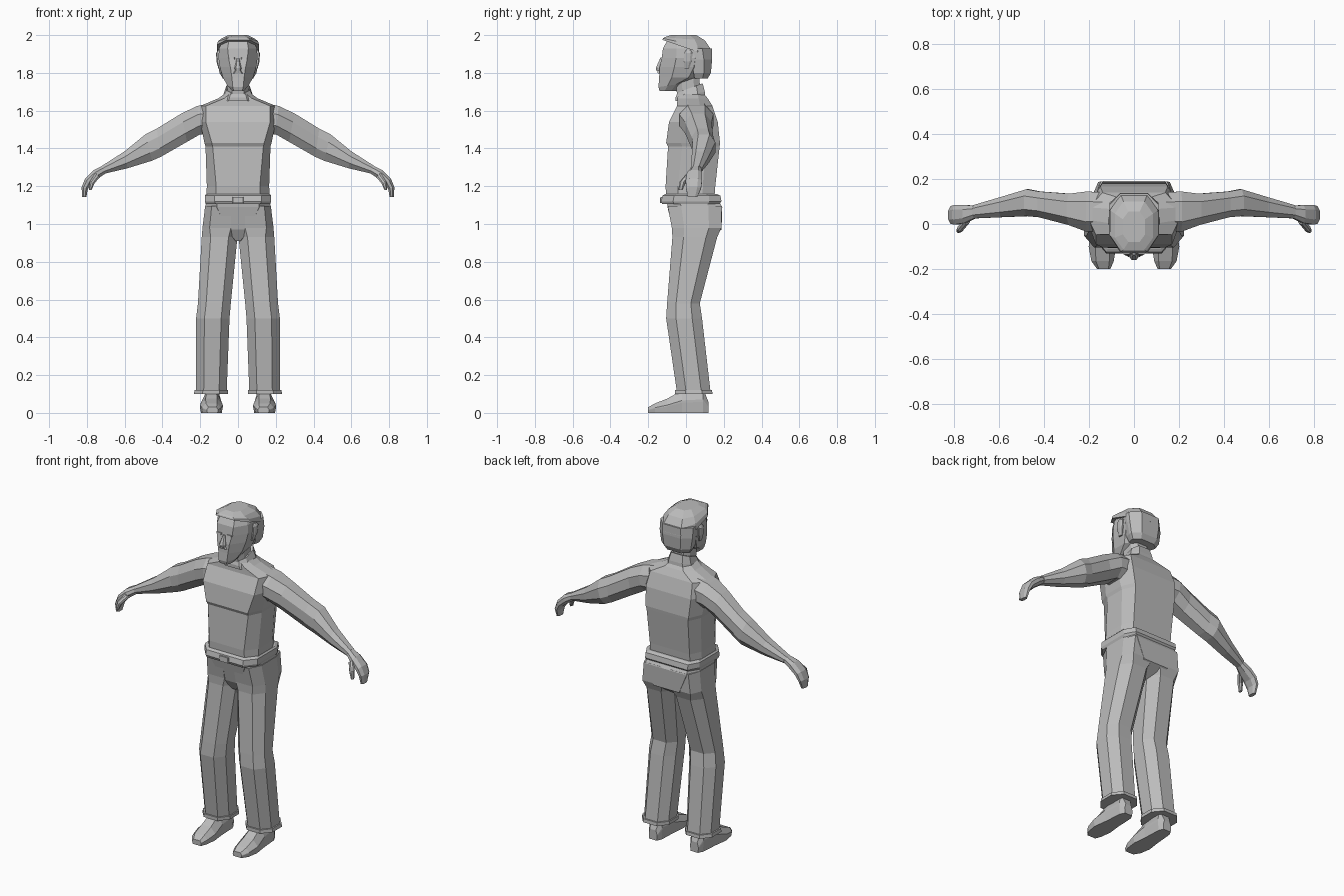
import bpy, bmesh
from mathutils import Vector as V

grey = bpy.data.materials.new("plain grey")
grey.diffuse_color = (0.5, 0.5, 0.5, 1)


def ring(c, u, v, fu=0.6, fv=0.5, fb=None):
    """Eight-sided section: centre, half axes, corner fractions (fb = far side)."""
    fb = fu if fb is None else fb
    pts = [(-fu, -1), (fu, -1), (1, -fv), (1, fv), (fb, 1), (-fb, 1), (-1, fv), (-1, -fv)]
    return [V(c) + V(u) * a + V(v) * b for a, b in pts]


def level(z, x0, x1, y0, y1, fu=0.6, fv=0.5, fb=None, tilt=0):
    """Horizontal section; tilt raises the rear and lowers the front."""
    return ring(((x0 + x1) / 2, (y0 + y1) / 2, z), ((x1 - x0) / 2, 0, 0),
                (0, (y1 - y0) / 2, tilt), fu, fv, fb)


def limb(top, bottom, y0, y1, fu=0.5, fv=0.4):
    """Section across a sideways limb, from a top (x, z) to a bottom (x, z)."""
    t, b = V((top[0], 0, top[1])), V((bottom[0], 0, bottom[1]))
    return ring((t + b) / 2 + V((0, (y0 + y1) / 2, 0)), (0, (y1 - y0) / 2, 0), (t - b) / 2, fu, fv)


def loft(name, rings, mirror=False):
    bm = bmesh.new()
    vs = [[bm.verts.new(p) for p in r] for r in rings]
    n = len(vs[0])
    for a, b in zip(vs, vs[1:]):
        for i in range(n):
            bm.faces.new((a[i], a[(i + 1) % n], b[(i + 1) % n], b[i]))
    bm.faces.new(vs[0][::-1])
    bm.faces.new(vs[-1])
    if mirror:
        geo = bmesh.ops.duplicate(bm, geom=bm.verts[:] + bm.edges[:] + bm.faces[:])["geom"]
        for e in geo:
            if isinstance(e, bmesh.types.BMVert):
                e.co.x *= -1
    bmesh.ops.recalc_face_normals(bm, faces=bm.faces[:])
    me = bpy.data.meshes.new(name)
    bm.to_mesh(me)
    bm.free()
    me.materials.append(grey)
    ob = bpy.data.objects.new(name, me)
    bpy.context.collection.objects.link(ob)


def sym(z, w, y0, y1, *a, **k):
    return level(z, -w, w, y0, y1, *a, **k)


# Shirt with chest fold and sloping shoulders
loft("shirt", [
    sym(1.13, .168, -.105, .15, .7, .5, .8),
    sym(1.20, .165, -.108, .155, .7, .5, .8),
    sym(1.41, .172, -.095, .178, .78, .45, .8),
    sym(1.43, .178, -.105, .18, .78, .45, .8),
    sym(1.54, .20, -.09, .168, .85, .4, .75),
    sym(1.625, .20, -.048, .14, .85, .3, .7),
    sym(1.665, .105, -.045, .115, .7, .4, .6),
    sym(1.69, .07, -.04, .095)])
loft("waistband", [sym(1.105, .17, -.125, .175, .7, .6, .8), sym(1.12, .176, -.132, .188, .7, .6, .8),
                   sym(1.15, .176, -.125, .182, .7, .6, .8), sym(1.158, .168, -.11, .165, .7, .6, .8)])
loft("belt_buckle", [sym(1.112, .03, -.138, -.11, .9, .8), sym(1.143, .03, -.136, -.11, .9, .8)])

# Trousers
loft("trouser_seat", [sym(.91, .02, -.035, .10), sym(.97, .10, -.07, .188, .6, .5, .85),
                      sym(1.09, .172, -.098, .192, .65, .5, .8), sym(1.11, .17, -.10, .18, .65, .5, .8)])
loft("trouser_legs", [
    level(.11, .06, .222, -.048, .13, .5, .45),
    level(.50, .045, .222, -.105, .085, .5, .45),
    level(.58, .038, .212, -.10, .073, .5, .45),
    level(.93, .003, .192, -.072, .165, .5, .5),
    level(.98, 0, .188, -.075, .187, .6, .5, .7),
    level(1.095, 0, .174, -.097, .19, .6, .5, .7)], True)
loft("trouser_cuffs", [level(.10, .052, .234, -.058, .14, .5, .45),
                       level(.12, .052, .23, -.058, .138, .5, .45)], True)

# Shoes, lofted from heel to toe
def shoe(y, x0, x1, h, f=.7):
    return ring(((x0 + x1) / 2, y, h / 2), ((x1 - x0) / 2, 0, 0), (0, 0, h / 2), .9, .1, f)

loft("shoes", [shoe(.118, .11, .165, .06), shoe(.09, .095, .18, .13), shoe(-.02, .09, .19, .12, .5),
               shoe(-.10, .08, .202, .075, .5), shoe(-.165, .09, .19, .05, .6),
               shoe(-.20, .105, .165, .03)], True)

# Sleeves and arms
loft("arms", [
    limb((.12, 1.645), (.15, 1.47), -.03, .14),
    limb((.215, 1.625), (.20, 1.475), -.035, .145),
    limb((.30, 1.585), (.27, 1.435), -.005, .135),
    limb((.43, 1.505), (.41, 1.355), .03, .145),
    limb((.49, 1.475), (.455, 1.335), .035, .155),
    limb((.60, 1.385), (.585, 1.295), .03, .12),
    limb((.72, 1.308), (.70, 1.268), .025, .085)], True)
loft("hands", [
    limb((.715, 1.31), (.695, 1.272), .028, .08),
    limb((.765, 1.285), (.735, 1.245), .005, .085),
    limb((.81, 1.24), (.775, 1.215), -.002, .085),
    limb((.828, 1.195), (.795, 1.185), .0, .08),
    limb((.825, 1.142), (.803, 1.142), .01, .06)], True)
loft("thumbs", [
    limb((.755, 1.27), (.73, 1.25), .0, .035),
    limb((.785, 1.225), (.76, 1.215), -.035, -.003),
    limb((.79, 1.18), (.775, 1.18), -.04, -.018)], True)

# Neck and open collar
loft("neck", [sym(1.65, .055, -.045, .08), sym(1.71, .055, -.05, .075), sym(1.79, .055, -.06, .07)])
loft("collar", [sym(1.65, .085, -.055, .105), sym(1.685, .075, -.055, .10, tilt=.015),
                sym(1.72, .062, -.045, .088, tilt=.025)])

# Head and face
loft("head", [
    sym(1.705, .032, -.14, -.05, .7, .4),
    sym(1.735, .055, -.146, -.005, .5, .3, tilt=.01),
    sym(1.775, .08, -.142, .08, .4, .4),
    sym(1.83, .096, -.14, .12, .42, .4),
    sym(1.88, .104, -.128, .125, .48, .4),
    sym(1.93, .10, -.122, .12, .55, .4),
    sym(1.97, .08, -.10, .09, .6, .4)])
loft("nose", [sym(1.812, .016, -.158, -.12), sym(1.825, .018, -.16, -.12),
              sym(1.875, .007, -.138, -.11)])
loft("moustache", [sym(1.798, .028, -.149, -.12, .7, .2), sym(1.812, .016, -.152, -.12, .7, .2)])
loft("brows", [level(1.872, .014, .052, -.136, -.10, .7, .3),
               level(1.882, .014, .055, -.134, -.10, .7, .3)], True)
loft("ears", [level(1.82, .085, .103, -.01, .015), level(1.86, .09, .114, -.012, .03),
              level(1.905, .09, .116, -.008, .035), level(1.92, .09, .108, 0, .025)], True)

# Hair: cap sloping to the rear, plus the back of the head
loft("hair_cap", [
    sym(1.93, .112, -.125, .138, .55, .4, tilt=-.045),
    sym(1.955, .106, -.122, .13, .55, .45, tilt=-.028),
    sym(1.98, .085, -.115, .10, .55, .5, tilt=-.008),
    sym(2.0, .05, -.08, .055, .5, .5)])
loft("hair_back", [
    sym(1.77, .08, .045, .115, .9, .2, .55), sym(1.80, .098, .04, .132, .9, .2, .55),
    sym(1.87, .109, .03, .138, .9, .2, .55), sym(1.93, .109, .01, .137, .9, .2, .55)])
